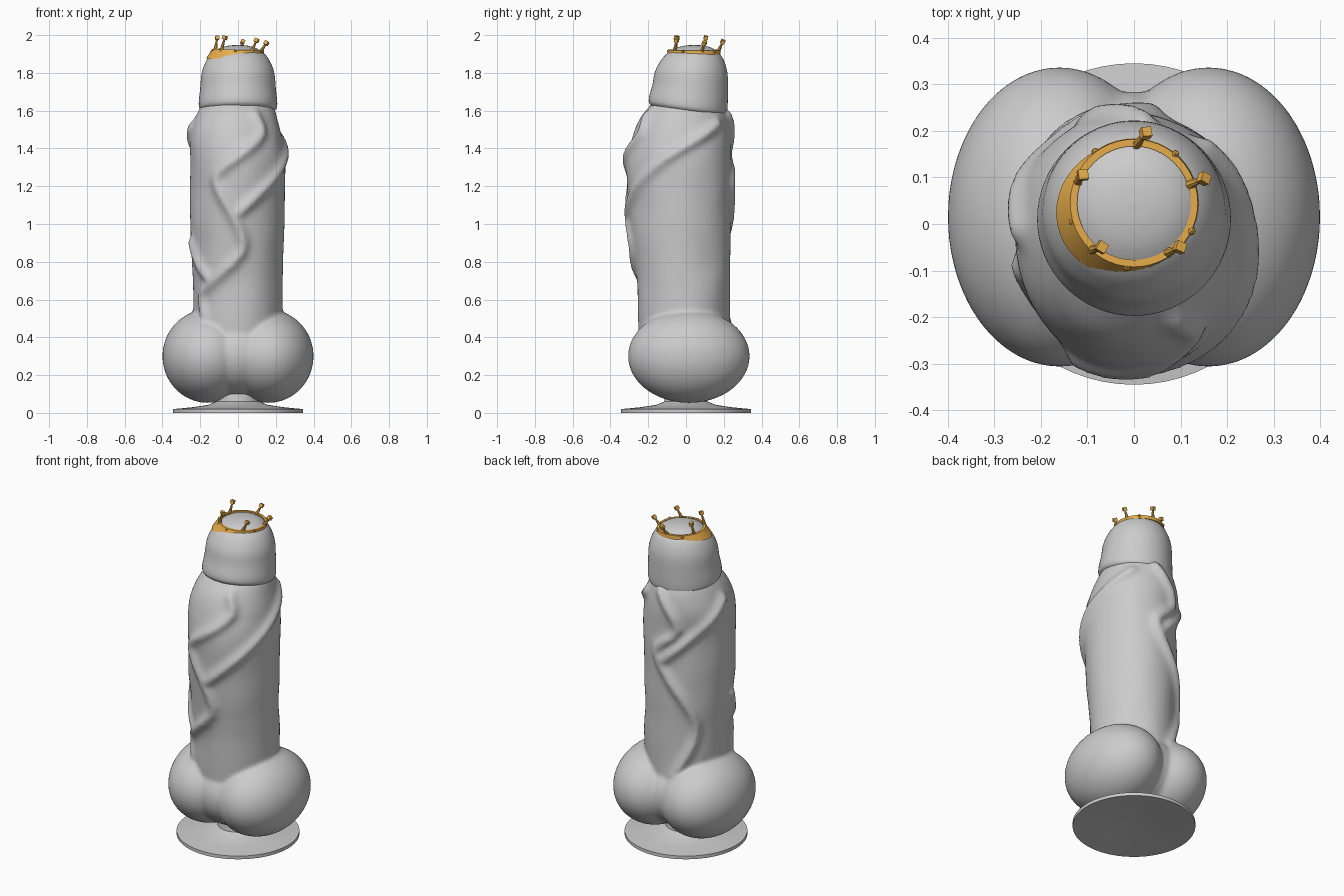
import bpy, bmesh, math
from mathutils import Vector, Matrix, noise

if "Cube" in bpy.data.objects:
    bpy.data.objects.remove(bpy.data.objects["Cube"])

gold = bpy.data.materials.new("gold")
gold.diffuse_color = (0.80, 0.42, 0.07, 1)
gold.use_nodes = True
gold.node_tree.nodes["Principled BSDF"].inputs["Base Color"].default_value = gold.diffuse_color


def make(name, bm, mat=None, smooth=True, angle=40):
    bmesh.ops.recalc_face_normals(bm, faces=bm.faces)
    me = bpy.data.meshes.new(name)
    bm.to_mesh(me)
    bm.free()
    ob = bpy.data.objects.new(name, me)
    bpy.context.collection.objects.link(ob)
    if mat:
        me.materials.append(mat)
    if smooth:
        bpy.ops.object.select_all(action='DESELECT')
        ob.select_set(True)
        bpy.context.view_layer.objects.active = ob
        bpy.ops.object.shade_smooth_by_angle(angle=math.radians(angle))
    return ob


def spline(rows, steps):
    """Catmull-Rom through rows of equal length."""
    out = []
    n = len(rows)
    for i in range(n - 1):
        a, b, c, d = (rows[max(0, min(n - 1, i + k))] for k in (-1, 0, 1, 2))
        for s in range(steps):
            t = s / steps
            out.append([0.5 * (2 * q + (r - p) * t + (2 * p - 5 * q + 4 * r - w) * t * t
                               + (3 * q - p - 3 * r + w) * t ** 3)
                        for p, q, r, w in zip(a, b, c, d)])
    out.append(list(rows[-1]))
    return out


def loft(bm, count, sides, point, closed=False):
    """Skin rings given by point(row, angle); cap the ends or close into a loop."""
    rings = [[bm.verts.new(point(i, 2 * math.pi * j / sides)) for j in range(sides)]
             for i in range(count)]
    for i in range(count if closed else count - 1):
        r, s = rings[i], rings[(i + 1) % count]
        for j in range(sides):
            k = (j + 1) % sides
            bm.faces.new((r[j], r[k], s[k], s[j]))
    if not closed:
        bm.faces.new(rings[0][::-1])
        bm.faces.new(rings[-1])


# Raised veins on the shaft: (angle in degrees, height)
veins = [
    [(-62, 1.58), (-56, 1.48), (-85, 1.37), (-114, 1.27), (-114, 1.19), (-90, 1.0), (-84, .85),
     (-120, .7), (-142, .62), (-137, .5)],
    [(45, 1.53), (-5, 1.38), (-40, 1.25), (-90, 1.05)],
    [(-165, .9), (-150, .8), (-127, .7)],
    [(82, 1.58), (112, 1.37), (84, 1.24), (90, 1.12), (130, .85), (135, .68), (107, .45)],
    [(180, 1.52), (140, 1.36), (92, 1.17)],
]
segments = []
for v in veins:
    pts = spline(v, 3)
    segments += [(math.radians(a[0]), a[1], math.radians(b[0]), b[1]) for a, b in zip(pts, pts[1:])]


def wrap(a):
    return (a + math.pi) % (2 * math.pi) - math.pi


def bump(a, z):
    best = 9
    for a0, z0, a1, z1 in segments:
        if z > max(z0, z1) + .1 or z < min(z0, z1) - .1:
            continue
        d = Vector(((a1 - a0) * .26, z1 - z0))
        p = Vector((wrap(a - a0) * .26, z - z0))
        t = max(0, min(1, p.dot(d) / d.length_squared))
        best = min(best, (p - d * t).length)
    return .026 * math.exp(-(best / .03) ** 2)


# Body: shaft and two rounded lobes fused into one skin
# rows: z, centre x, centre y, radius x, radius y
shaft = spline([
    (.2, 0, -.01, .22, .24), (.6, 0, -.01, .237, .243), (.8, -.005, -.02, .24, .255),
    (1.0, -.005, -.03, .25, .266), (1.3, 0, -.037, .252, .275), (1.45, -.01, -.022, .245, .265),
    (1.55, -.01, -.01, .222, .24), (1.62, -.005, .005, .195, .2), (1.66, 0, .012, .16, .16)], 18)


def shaft_point(i, a):
    z, cx, cy, rx, ry = shaft[i]
    c, s = math.cos(a), math.sin(a)
    h = bump(a, z) + .006 * noise.noise(Vector((c * 1.6, s * 1.6, z * 5)))
    return cx + (rx + h) * c, cy + (ry + h) * s, z


bm = bmesh.new()
loft(bm, len(shaft), 128, shaft_point)
for pos, rad in [((-.16, .015, .3), (.24, .322, .247)), ((.16, .015, .3), (.24, .322, .247)),
                 ((0, 0, .31), (.26, .285, .23))]:
    bmesh.ops.create_uvsphere(bm, u_segments=48, v_segments=32, radius=1,
                              matrix=Matrix.Translation(pos) @ Matrix.Diagonal((*rad, 1)))
body = make("body", bm)
m = body.modifiers.new("fuse", 'REMESH')
m.mode = 'VOXEL'
m.voxel_size = .011
m.use_smooth_shade = True
m = body.modifiers.new("soften", 'SMOOTH')
m.factor = .5
m.iterations = 6

# Rounded tip with a slanted lower rim; rows: z, centre y, radius
tip = spline([(1.59, .01, .17), (1.605, .01, .198), (1.635, .011, .208), (1.72, .022, .2),
              (1.80, .028, .192), (1.86, .033, .17), (1.90, .038, .141), (1.93, .043, .098),
              (1.944, .045, .05), (1.948, .045, .004)], 5)


def tip_point(i, a):
    z, cy, r = tip[i]
    tilt = .13 * max(0, min(1, (1.85 - z) / .2))
    y = r * math.sin(a)
    return r * math.cos(a), cy + y, z - tilt * y


bm = bmesh.new()
loft(bm, len(tip), 64, tip_point)
make("tip", bm)

# Dished base cup
cup = [(.004, .022), (.2, .014), (.335, 0), (.345, 0), (.345, .02), (.25, .029), (.16, .042),
       (.115, .06), (.11, .12)]
bm = bmesh.new()
loft(bm, len(cup), 64, lambda i, a: (cup[i][0] * math.cos(a), cup[i][0] * math.sin(a), cup[i][1]))
make("base_cup", bm, angle=30)

# Crown band: flares out and down on the front left
CY = .045


def band_point(i, a):
    a0 = 2 * math.pi * i / 48
    flare = max(0, math.cos(a0 - math.radians(212))) ** 1.5
    r, z = [(.122, 1.922), (.137, 1.922), (.139 + .034 * flare, 1.9 - .03 * flare),
            (.122, 1.9 - .02 * flare)][round(a / (math.pi / 2)) % 4]
    x = r * math.cos(a0)
    return x, CY + r * math.sin(a0), z - .03 * x


bm = bmesh.new()
loft(bm, 48, 4, band_point, closed=True)
make("crown_band", bm, gold, angle=30)


def stud(bm, pos, r):
    bmesh.ops.create_icosphere(bm, subdivisions=1, radius=r, matrix=Matrix.Translation(pos))


# Crown spikes: thin tapered stems with faceted gems; base xy, tip xyz
spikes = [((.005, .17), (.025, .195, 1.965)), ((.12, .085), (.15, .097, 1.958)),
          ((.072, -.062), (.098, -.05, 1.972)), ((-.09, -.055), (-.07, -.05, 1.986)),
          ((-.122, .09), (-.11, .105, 1.986))]
bm = bmesh.new()
for (bx, by), t in spikes:
    p, q = Vector((bx, by, 1.912)), Vector(t)
    rot = (q - p).to_track_quat('Z', 'Y').to_matrix().to_4x4()
    bmesh.ops.create_cone(bm, cap_ends=True, segments=8, radius1=.011, radius2=.004,
                          depth=(q - p).length, matrix=Matrix.Translation((p + q) / 2) @ rot)
    bmesh.ops.create_cone(bm, cap_ends=True, segments=4, radius1=.015, radius2=.015, depth=.02,
                          matrix=Matrix.Translation(q) @ rot)
    # keep the gem a small block with its top near the overall height
make("crown_spikes", bm, gold, smooth=False)

# Small studs between the spikes
bm = bmesh.new()
for deg in (127, 197, 264, 334, 50):
    a = math.radians(deg)
    stud(bm, (.138 * math.cos(a), CY + .138 * math.sin(a), 1.915), .009)
make("crown_studs", bm, gold, smooth=False)
